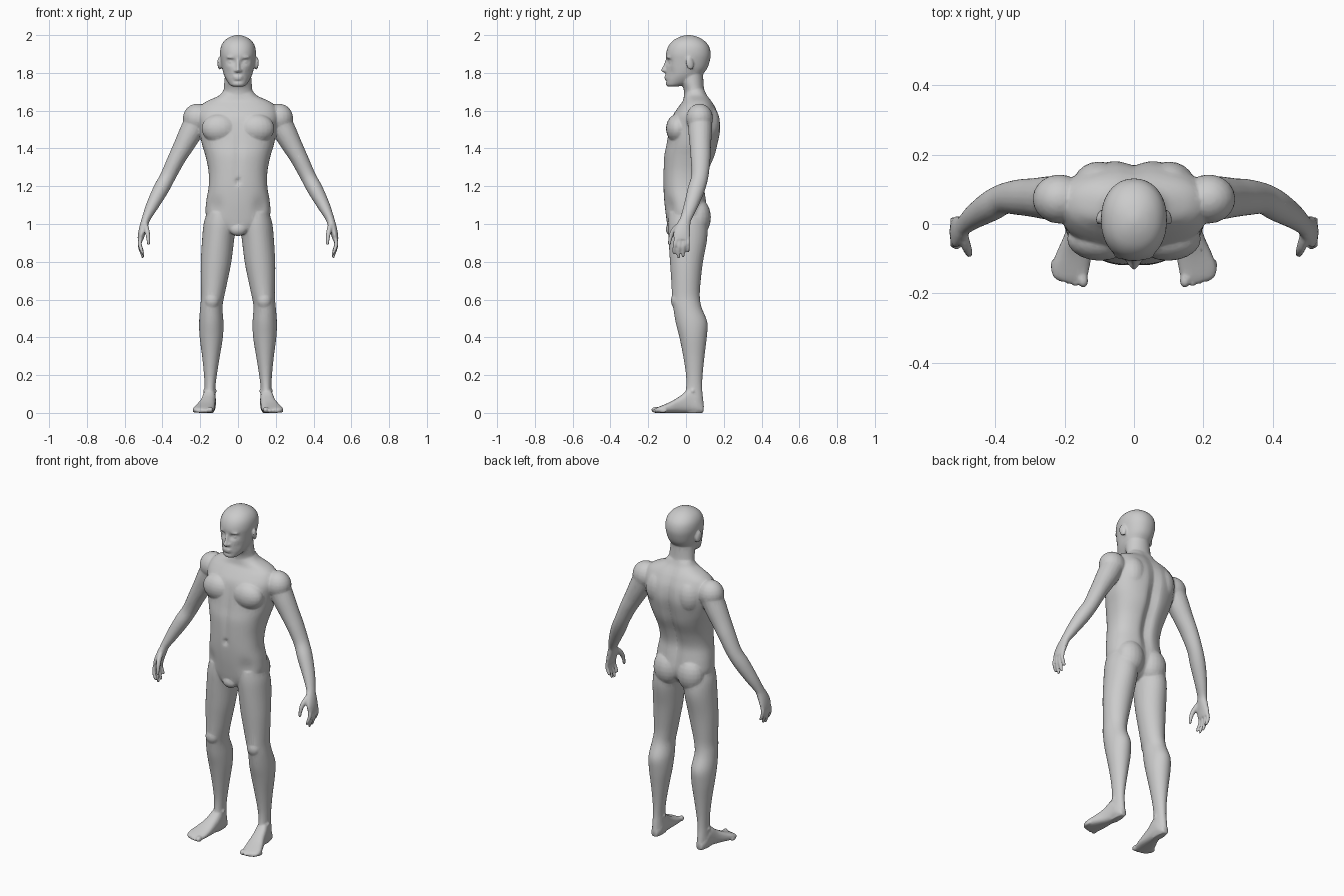
import bpy, bmesh, math
from mathutils import Vector, Matrix

bm = bmesh.new()


def resample(rows, n=5):
    """Catmull-Rom interpolation through rows of numbers."""
    out = []
    for i in range(len(rows) - 1):
        p0, p1, p2 = rows[max(i - 1, 0)], rows[i], rows[i + 1]
        p3 = rows[min(i + 2, len(rows) - 1)]
        for k in range(n):
            t = k / n
            out.append([0.5 * (2 * b + (c - a) * t + (2 * a - 5 * b + 4 * c - d) * t * t
                               + (3 * b - a - 3 * c + d) * t ** 3)
                        for a, b, c, d in zip(p0, p1, p2, p3)])
    return out + [list(rows[-1])]


def circle(segs, e=2.0):
    for k in range(segs):
        c, s = math.cos(math.tau * k / segs), math.sin(math.tau * k / segs)
        yield math.copysign(abs(c) ** (2 / e), c), math.copysign(abs(s) ** (2 / e), s)


def skin(rings, mirror, shape=None):
    """Bridge rings of points into a closed shell, optionally on both sides."""
    for sx in ((1, -1) if mirror else (1,)):
        vr = []
        for ring in rings:
            pts = [shape(p.copy()) if shape else p for p in ring]
            vr.append([bm.verts.new((p.x * sx, p.y, p.z)) for p in pts])
        n = len(vr[0])
        for a, b in zip(vr, vr[1:]):
            for k in range(n):
                bm.faces.new((a[k], a[(k + 1) % n], b[(k + 1) % n], b[k]))
        bm.faces.new(vr[0])
        bm.faces.new(vr[-1])


def slices(rows, mirror=False, e=2.0, segs=32, shape=None, along_y=False):
    """Rows are (position, x0, x1, a0, a1): cross-sections along z (or y)."""
    rings = []
    for h, x0, x1, a0, a1 in resample(rows):
        ring = []
        for c, s in circle(segs, e):
            x, a = (x0 + x1) / 2 + c * (x1 - x0) / 2, (a0 + a1) / 2 + s * (a1 - a0) / 2
            ring.append(Vector((x, h, a) if along_y else (x, a, h)))
        rings.append(ring)
    skin(rings, mirror, shape)


def limb(rows, segs=20):
    """Rows are (x, y, z, half width, half depth): tube along a path, both sides."""
    rs = resample(rows)
    rings = []
    for i, r in enumerate(rs):
        t = (Vector(rs[min(i + 1, len(rs) - 1)][:3]) - Vector(rs[max(i - 1, 0)][:3])).normalized()
        u = Vector((0, 1, 0)).cross(t).normalized()
        v = t.cross(u)
        rings.append([Vector(r[:3]) + u * c * r[3] + v * s * r[4] for c, s in circle(segs)])
    skin(rings, True)


def blob(loc, rad, mirror=True, rx=0, rz=0):
    for sx in ((1, -1) if mirror else (1,)):
        m = (Matrix.Translation((loc[0] * sx, loc[1], loc[2])) @ Matrix.Rotation(rz * sx, 4, 'Z')
             @ Matrix.Rotation(rx, 4, 'X') @ Matrix.Diagonal((*rad, 1)))
        bmesh.ops.create_uvsphere(bm, u_segments=20, v_segments=12, radius=1, matrix=m)


def dent(p, centre, radius, depth):
    d = [(a - b) / r for a, b, r in zip(p, centre, radius)]
    p.y += depth * math.exp(-sum(q * q for q in d))


# torso with spine groove, belly line and navel
def torso_shape(p):
    if p.y > 0.03:
        dent(p, (0, p.y, 1.32), (0.03, 1, 0.28), -0.026)
    else:
        dent(p, (0, p.y, 1.38), (0.02, 1, 0.14), 0.007)
        dent(p, (0, -0.12, 1.225), (0.014, 0.1, 0.014), 0.014)
        for sx in (1, -1):
            dent(p, (0.12 * sx, -0.1, 1.09), (0.04, 0.1, 0.05), 0.012)
    return p


torso = [(.945, .03, -.07, .03), (.96, .075, -.09, .06), (1.0, .14, -.1, .10),
         (1.05, .17, -.107, .115), (1.12, .168, -.115, .11), (1.2, .155, -.12, .102),
         (1.28, .156, -.12, .122), (1.36, .172, -.117, .155), (1.42, .19, -.105, .17),
         (1.5, .205, -.09, .184), (1.57, .215, -.072, .176), (1.62, .2, -.04, .155),
         (1.65, .165, -.018, .137), (1.68, .10, -.01, .115), (1.71, .075, 0, .10)]
slices([(z, -w, w, f, b) for z, w, f, b in torso], e=2.35, segs=72, shape=torso_shape)
blob((.098, -.043, 1.505), (.095, .063, .078))            # chest muscles
blob((.078, .062, 1.035), (.082, .07, .10))               # buttocks
blob((.10, .115, 1.53), (.075, .065, .10))                # shoulder blades
blob((0, -.075, .972), (.045, .032, .036), False)         # groin

# neck
slices([(1.6, -.09, .09, -.01, .14), (1.66, -.085, .085, -.01, .115), (1.71, -.076, .076, -.012, .097),
        (1.76, -.072, .072, -.03, .092), (1.82, -.065, .065, -.03, .09)])


# head with eye sockets
def head_shape(p):
    if p.y < -0.02:
        for sx in (1, -1):
            dent(p, (0.036 * sx, -0.095, 1.86), (0.02, 0.06, 0.016), 0.017)
            dent(p, (0.055 * sx, -0.08, 1.80), (0.02, 0.06, 0.03), 0.008)
        dent(p, (0, -0.1, 1.757), (0.03, 0.05, 0.007), 0.006)
    return p


head = [(1.727, .025, -.095, -.05), (1.735, .042, -.105, -.01), (1.755, .057, -.108, .04),
        (1.785, .073, -.108, .08), (1.82, .083, -.107, .11), (1.86, .09, -.105, .125),
        (1.9, .095, -.106, .131), (1.94, .09, -.094, .122), (1.97, .072, -.07, .097),
        (1.99, .043, -.035, .063), (2.0, .012, .0, .025)]
slices([(z, -w, w, f, b) for z, w, f, b in head], e=2.15, segs=64, shape=head_shape)
blob((.036, -.076, 1.858), (.016, .015, .012))            # eyes
blob((.036, -.09, 1.882), (.026, .013, .008), rz=.25)     # brows
blob((.098, .02, 1.85), (.01, .021, .035), rx=.2, rz=.3)  # ears
blob((0, -.106, 1.78), (.026, .009, .006), False)         # upper lip
blob((0, -.105, 1.768), (.022, .009, .006), False)        # lower lip
blob((.012, -.107, 1.812), (.010, .012, .009))            # nostrils
slices([(1.803, -.010, .010, -.124, -.09), (1.814, -.012, .012, -.133, -.09),
        (1.84, -.009, .009, -.120, -.09), (1.875, -.010, .010, -.106, -.085)], segs=16)   # nose

# legs
slices([(1.06, .02, .165, -.09, .09), (1.0, .01, .182, -.095, .11), (.92, .02, .19, -.092, .112),
        (.8, .035, .197, -.085, .09), (.7, .055, .197, -.078, .078), (.62, .072, .195, -.074, .073),
        (.56, .082, .2, -.068, .082), (.48, .077, .206, -.055, .113), (.4, .08, .203, -.035, .11),
        (.3, .096, .19, -.015, .098), (.2, .112, .18, 0, .088), (.13, .12, .177, 0, .086),
        (.08, .119, .18, -.01, .09), (.03, .121, .178, -.02, .095), (0, .128, .172, -.02, .088)],
       mirror=True)
blob((.138, -.046, .595), (.04, .034, .045))              # kneecaps
blob((.149, .035, .115), (.037, .02, .02))                # ankle bones

# feet
foot = [(.092, .15, .018, .04), (.06, .15, .031, .08), (.02, .152, .035, .125), (-.03, .16, .04, .09),
        (-.08, .172, .05, .06), (-.12, .182, .055, .042), (-.15, .184, .05, .03), (-.165, .18, .035, .022)]
slices([(y, c - w, c + w, 0, h) for y, c, w, h in foot], True, 2.6, 32, None, True)
for i in range(5):                                        # toes
    r = .016 if i == 0 else .0115
    blob((.148 + .019 * i + (.004 if i else 0), -.160 + .0022 * i * i, r), (r, .024, r), rz=-.2)

# arms
blob((.215, .072, 1.56), (.077, .071, .077))              # shoulders
limb([(.205, .075, 1.575, .065, .065), (.25, .075, 1.485, .061, .062), (.29, .076, 1.41, .053, .056),
      (.328, .077, 1.34, .046, .052), (.372, .073, 1.25, .041, .045), (.41, .053, 1.18, .041, .045),
      (.455, .025, 1.095, .033, .037), (.486, 0, 1.03, .023, .03), (.495, -.01, 1.0, .022, .032)])

# hands
limb([(.484, .002, 1.035, .02, .026), (.497, -.012, .995, .022, .036), (.51, -.022, .95, .019, .045),
      (.517, -.022, .915, .015, .042)])
limb([(.492, -.03, 1.0, .014, .014), (.482, -.065, .965, .014, .015), (.476, -.082, .93, .011, .011),
      (.474, -.088, .89, .008, .008)], 12)                # thumbs
for y0, y1, tip in ((-.053, -.063, .84), (-.031, -.039, .82), (-.01, -.014, .825), (.01, .01, .85)):
    mid = (.925 + tip) / 2
    limb([(.515, y0, .925, .011, .011), (.52, (y0 + y1) / 2, mid + .012, .0105, .0105),
          (.512, y1, mid - .018, .0098, .0098), (.502, y1, tip, .0075, .0075)], 12)

# fuse all parts into one skin
bmesh.ops.recalc_face_normals(bm, faces=bm.faces)
mesh = bpy.data.meshes.new("body")
bm.to_mesh(mesh)
bm.free()
body = bpy.data.objects.new("body", mesh)
bpy.context.collection.objects.link(body)
rm = body.modifiers.new("fuse", 'REMESH')
rm.mode, rm.voxel_size, rm.use_smooth_shade = 'VOXEL', 0.0055, True
sm = body.modifiers.new("soften", 'SMOOTH')
sm.factor, sm.iterations = 0.5, 4
dc = body.modifiers.new("reduce", 'DECIMATE')
dc.ratio = 0.2
